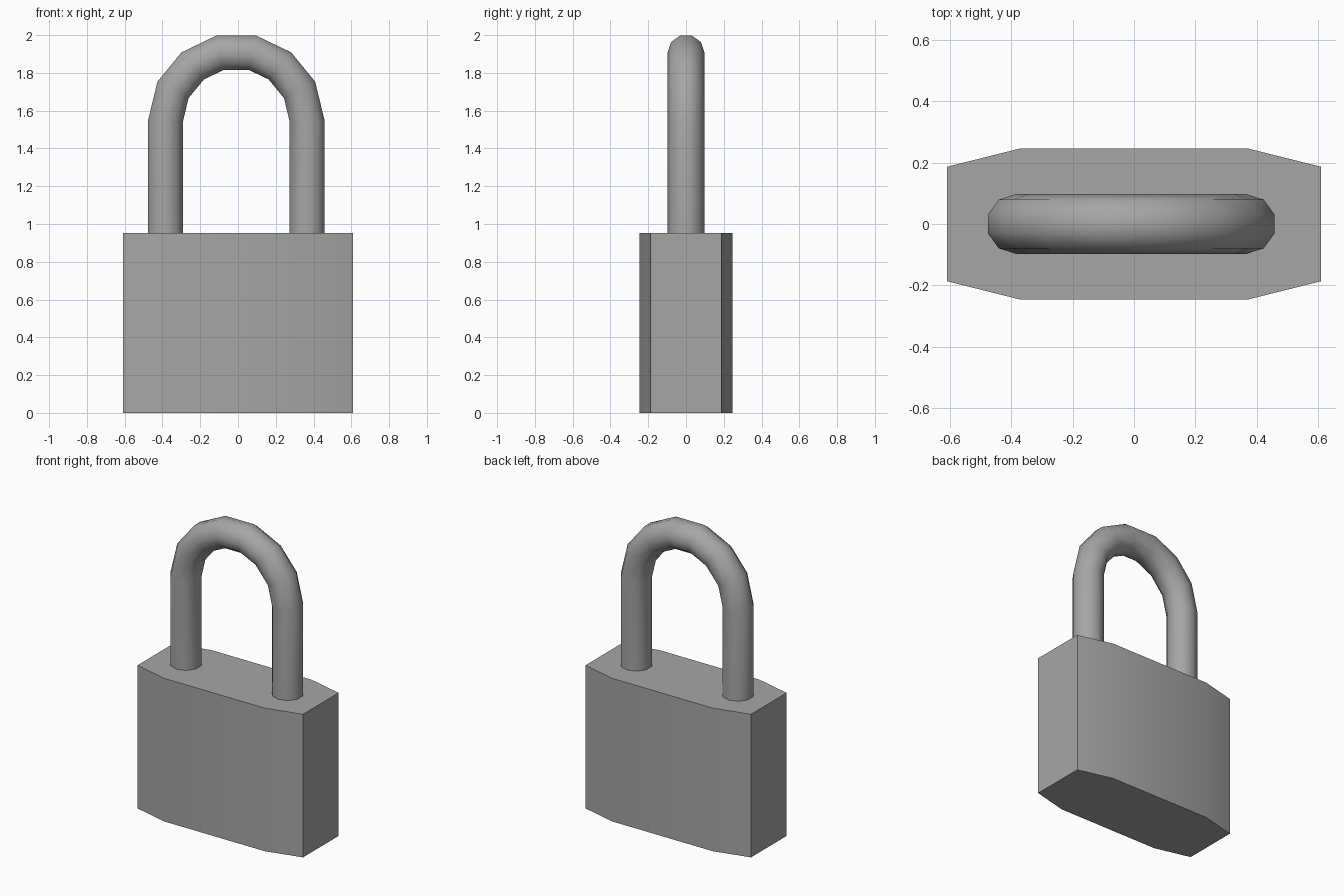
import bpy
import bmesh
from math import cos, sin, pi, radians

if "Cube" in bpy.data.objects:
    bpy.data.objects.remove(bpy.data.objects["Cube"])

steel = bpy.data.materials.new("grey_metal")
steel.use_nodes = True
steel.diffuse_color = (0.38, 0.38, 0.38, 1)
steel.node_tree.nodes["Principled BSDF"].inputs["Base Color"].default_value = steel.diffuse_color


def loft(name, rings, smooth_angle):
    """Skin a list of equal-sized vertex rings and cap both ends."""
    bm = bmesh.new()
    loops = [[bm.verts.new(p) for p in ring] for ring in rings]
    for a, b in zip(loops, loops[1:]):
        for i in range(len(a)):
            j = (i + 1) % len(a)
            bm.faces.new((a[i], a[j], b[j], b[i]))
    bm.faces.new(loops[0])
    bm.faces.new(loops[-1])
    bmesh.ops.recalc_face_normals(bm, faces=bm.faces)
    mesh = bpy.data.meshes.new(name)
    bm.to_mesh(mesh)
    bm.free()
    mesh.materials.append(steel)
    obj = bpy.data.objects.new(name, mesh)
    bpy.context.collection.objects.link(obj)
    bpy.ops.object.select_all(action='DESELECT')
    obj.select_set(True)
    bpy.context.view_layer.objects.active = obj
    bpy.ops.object.shade_smooth_by_angle(angle=radians(smooth_angle))
    return obj


# Lock body: tapered-end prism
quarter = [(0.61, 0.187), (0.37, 0.247)]
half = quarter + [(-x, y) for x, y in reversed(quarter)]
outline = half + [(x, -y) for x, y in reversed(half)]
loft("lock_body", [[(x, y, z) for x, y in outline] for z in (0, 0.953)], 30)

# Shackle: ten-sided tube along an arch (x, z, tilt of the cross-section)
side = [(0.375, 0.9, 0), (0.375, 1.545, 0), (0.335, 1.71, 28),
        (0.231, 1.837, 50), (0.085, 1.907, 78)]
arch = side + [(-x, z, 180 - t) for x, z, t in reversed(side)]
SIDES, RADIUS, SHIFT = 10, 0.098, -0.009
rings = []
for x, z, tilt in arch:
    t = radians(tilt)
    ring = []
    for i in range(SIDES):
        a = 2 * pi * (i + 0.5) / SIDES
        out = RADIUS * cos(a)
        ring.append((x + SHIFT + out * cos(t), RADIUS * sin(a), z + out * sin(t)))
    rings.append(ring)
loft("shackle", rings, 45)
